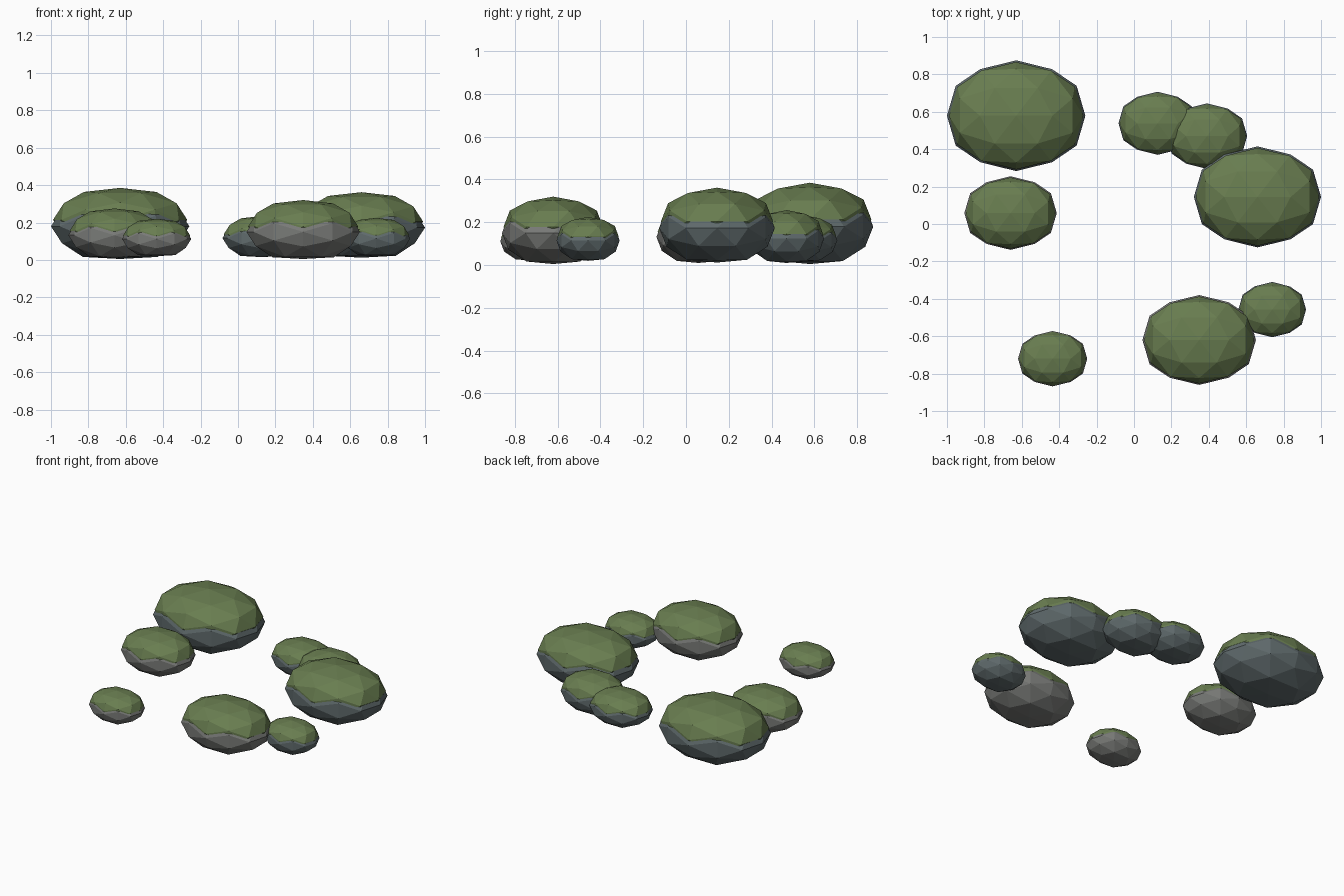
import bpy, bmesh
from itertools import combinations
from mathutils import Vector

if "Cube" in bpy.data.objects:
    bpy.data.objects.remove(bpy.data.objects["Cube"])

# Unit faceted boulder: icosahedron corners plus edge midpoints, slightly boxy
T = (1 + 5 ** 0.5) / 2
corners = [Vector(v) for a in (-1, 1) for b in (-T, T)
           for v in ((a, 0, b), (b, a, 0), (0, b, a))]
mids = [(p + q) / 2 for p, q in combinations(corners, 2) if (p - q).length < 2.1]
points = [v.normalized() for v in corners + mids]


def material(name, color):
    m = bpy.data.materials.new(name)
    m.diffuse_color = (*color, 1)
    m.use_nodes = True
    m.node_tree.nodes["Principled BSDF"].inputs["Base Color"].default_value = m.diffuse_color
    return m


def boulder(name, center, half, mat, flat_base=False):
    bm = bmesh.new()
    for p in points:
        bm.verts.new(p)
    bmesh.ops.convex_hull(bm, input=bm.verts[:])
    for v in bm.verts:
        r = sum(abs(c) ** 2.2 for c in v.co) ** (1 / 2.2)
        v.co /= r
        if flat_base and v.co.z < -0.8:
            v.co.z = v.co.z * 0.5 - 0.5
        v.co = Vector(c + h * k for c, h, k in zip(center, half, v.co))
    bmesh.ops.recalc_face_normals(bm, faces=bm.faces[:])
    me = bpy.data.meshes.new(name)
    bm.to_mesh(me)
    bm.free()
    me.materials.append(mat)
    ob = bpy.data.objects.new(name, me)
    bpy.context.collection.objects.link(ob)


slate = material("slate_stone", (0.115, 0.145, 0.15))
grey = material("grey_stone", (0.19, 0.195, 0.185))
green = material("moss", (0.14, 0.205, 0.08))

# Stones: name, x min/max, y min/max, z min/max, stone material
stones = [
    ("back_left", -1.0, -0.26, 0.283, 0.875, 0.005, 0.385, slate),
    ("left", -0.907, -0.413, -0.138, 0.255, 0.01, 0.275, grey),
    ("front_left", -0.62, -0.25, -0.868, -0.572, 0.02, 0.22, grey),
    ("front", 0.045, 0.652, -0.86, -0.38, 0.005, 0.32, grey),
    ("front_right", 0.558, 0.92, -0.605, -0.31, 0.02, 0.225, slate),
    ("right", 0.32, 1.0, -0.125, 0.415, 0.012, 0.362, slate),
    ("back_middle", 0.175, 0.605, 0.295, 0.645, 0.01, 0.257, slate),
    ("back", -0.083, 0.335, 0.37, 0.707, 0.015, 0.235, slate),
]
for name, x0, x1, y0, y1, z0, z1, mat in stones:
    x, y, h = (x0 + x1) / 2, (y0 + y1) / 2, z1 - z0
    rx, ry = (x1 - x0) / 2, (y1 - y0) / 2
    # Stone body
    boulder(name + "_stone", (x, y, z0 + 0.46 * h), (rx, ry, 0.46 * h), mat, True)
    # Moss cap, a raised shell emerging from the upper half
    boulder(name + "_moss", (x, y, z0 + 0.55 * h), (rx * 0.97, ry * 0.97, 0.45 * h), green)
